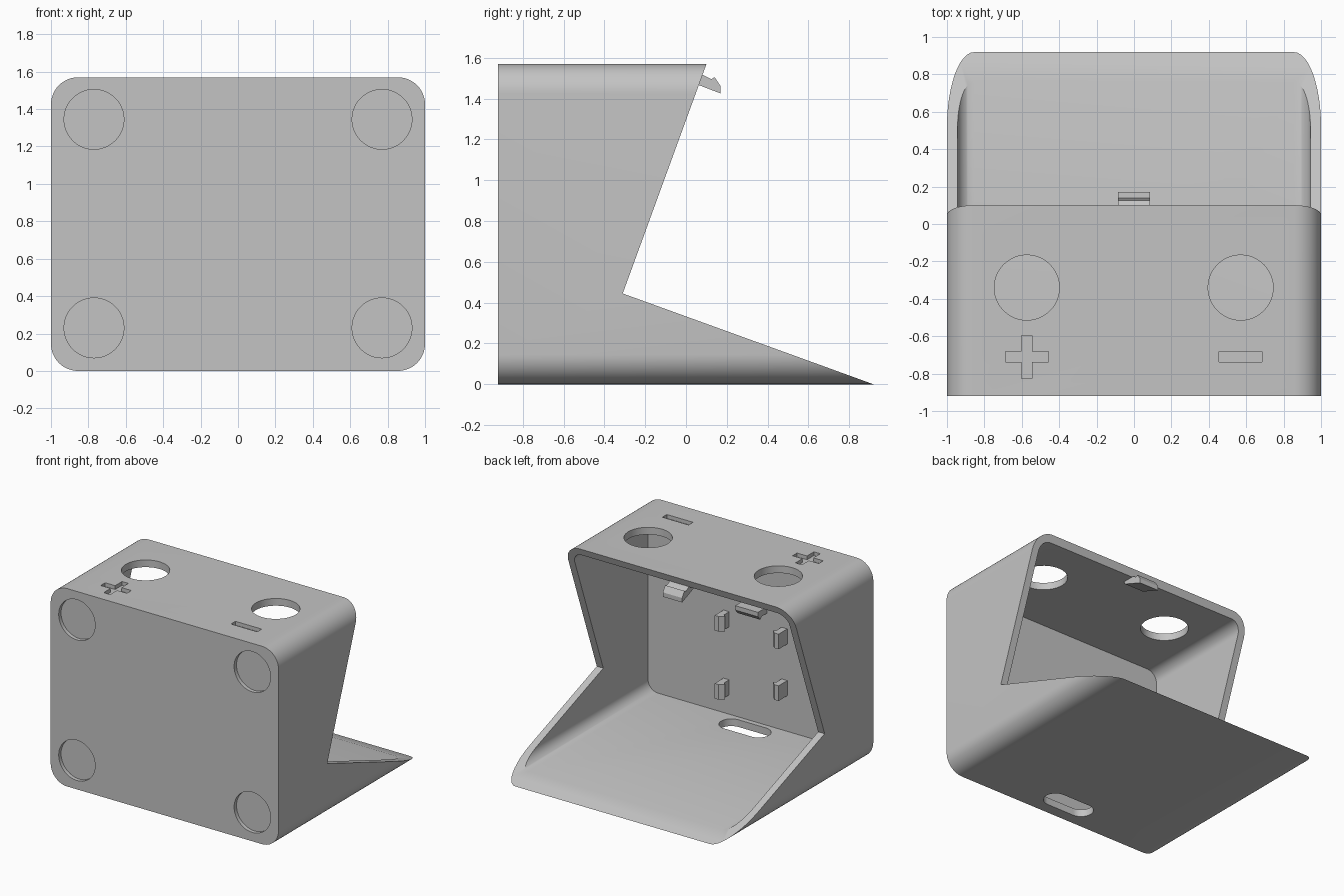
import bpy, bmesh
from math import cos, sin, pi, radians
from mathutils import Vector

cube = bpy.data.objects.get("Cube")
if cube:
    bpy.data.objects.remove(cube, do_unlink=True)

grey = bpy.data.materials.new("light grey plastic")
grey.use_nodes = True
colour = (0.55, 0.55, 0.55, 1)
grey.diffuse_color = colour
grey.node_tree.nodes["Principled BSDF"].inputs["Base Color"].default_value = colour

W, H, D = 1.0, 1.57, 0.92      # half width, height, half depth
WALL, RADIUS = 0.057, 0.145
FRONT = -D + 0.05              # inner face of the front wall


def prism(name, outline, axis, start, end):
    """Extrude a 2D outline along one axis; the outline uses the other two in order."""
    def place(p, t):
        c = list(p)
        c.insert("xyz".index(axis), t)
        return Vector(c)
    bm = bmesh.new()
    face = bm.faces.new([bm.verts.new(place(p, start)) for p in outline])
    grown = bmesh.ops.extrude_face_region(bm, geom=[face])
    shift = place((0, 0), end - start)
    bmesh.ops.translate(bm, vec=shift, verts=[v for v in grown["geom"] if isinstance(v, bmesh.types.BMVert)])
    bmesh.ops.recalc_face_normals(bm, faces=bm.faces)
    mesh = bpy.data.meshes.new(name)
    bm.to_mesh(mesh)
    bm.free()
    mesh.materials.append(grey)
    obj = bpy.data.objects.new(name, mesh)
    bpy.context.collection.objects.link(obj)
    return obj


def rounded(cx, cy, hx, hy, r, steps=12):
    """Rounded rectangle outline; also gives circles and slots."""
    pts = []
    for q, (sx, sy) in enumerate([(1, 1), (-1, 1), (-1, -1), (1, -1)]):
        for i in range(steps + 1):
            a = (q + i / steps) * pi / 2
            p = (cx + sx * (hx - r) + r * cos(a), cy + sy * (hy - r) + r * sin(a))
            if not pts or (Vector(p) - Vector(pts[-1])).length > 1e-4:
                pts.append(p)
    if (Vector(pts[0]) - Vector(pts[-1])).length < 1e-4:
        pts.pop()
    return pts


def circle(cx, cy, r):
    return rounded(cx, cy, r, r, r)


def rect(cx, cy, hx, hy):
    return [(cx - hx, cy - hy), (cx + hx, cy - hy), (cx + hx, cy + hy), (cx - hx, cy + hy)]


def cut(target, cutter):
    cutter.hide_render = True
    mod = target.modifiers.new("cut", "BOOLEAN")
    mod.operation, mod.solver, mod.object = "DIFFERENCE", "EXACT", cutter
    bpy.context.view_layer.objects.active = target
    bpy.ops.object.modifier_apply(modifier=mod.name)
    bpy.data.objects.remove(cutter, do_unlink=True)


# Housing: hollow rounded box, open at the back
housing = prism("housing", rounded(0, H / 2, W, H / 2, RADIUS), "y", -D, D)
cut(housing, prism("cavity", rounded(0, H / 2, W - WALL, H / 2 - WALL, RADIUS - WALL), "y", FRONT, D + 0.3))

# Slanted opening that leaves a tilted rim and a wedge-shaped floor
opening = [(0.21, H + 0.3), (-0.31, 0.445), (D + 0.275, -0.1), (1.5, -0.1), (1.5, H + 0.3)]
cut(housing, prism("opening", opening, "x", -1.2, 1.2))

# Round recesses in the front
for x in (-0.77, 0.77):
    for z in (0.23, 1.345):
        cut(housing, prism("foot_recess", circle(x, z, 0.16), "y", -D - 0.1, -D + 0.03))

# Terminal holes and polarity marks in the top
for x in (-0.573, 0.57):
    cut(housing, prism("terminal_hole", circle(x, -0.34, 0.174), "z", H - 0.15, H + 0.1))
    cut(housing, prism("mark_bar", rect(x, -0.71, 0.115, 0.028), "z", H - 0.03, H + 0.1))
cut(housing, prism("mark_upright", rect(-0.573, -0.71, 0.028, 0.115), "z", H - 0.03, H + 0.1))

# Cable slot in the floor
cut(housing, prism("cable_slot", rounded(0, -0.74, 0.21, 0.09, 0.09), "z", -0.1, 0.15))

# Snap hook under the top rim
hook = [(-0.02, 1.53), (0.085, 1.515), (0.125, 1.495), (0.14, 1.505),
        (0.17, 1.46), (0.17, 1.425), (0.0, 1.49)]
parts = [housing, prism("rim_hook", hook, "x", -0.085, 0.085)]


# Board clips on the inside of the front wall: stem with a barbed tip
def barb(centre, side):
    shape = [(-0.025, -0.01), (-0.025, 0.11), (0.01, 0.11), (0.045, 0.08), (0.025, 0.065), (0.025, -0.01)]
    return [(centre + side * u, FRONT + v) for u, v in shape]


for side, label, low in ((1, "left", 0.27), (-1, "right", 0.4)):
    for z in (low, 0.81):
        parts.append(prism(label + "_board_clip", barb(side * 0.255, -side), "z", z - 0.06, z + 0.06))
top_clip = [(y, z) for z, y in barb(0.97, -1)]
parts.append(prism("top_board_clip", top_clip, "x", -0.1, 0.1))

# Smooth the rounded corners, keep edges crisp
bpy.ops.object.select_all(action="DESELECT")
for part in parts:
    part.select_set(True)
bpy.context.view_layer.objects.active = housing
bpy.ops.object.shade_smooth_by_angle(angle=radians(30))
